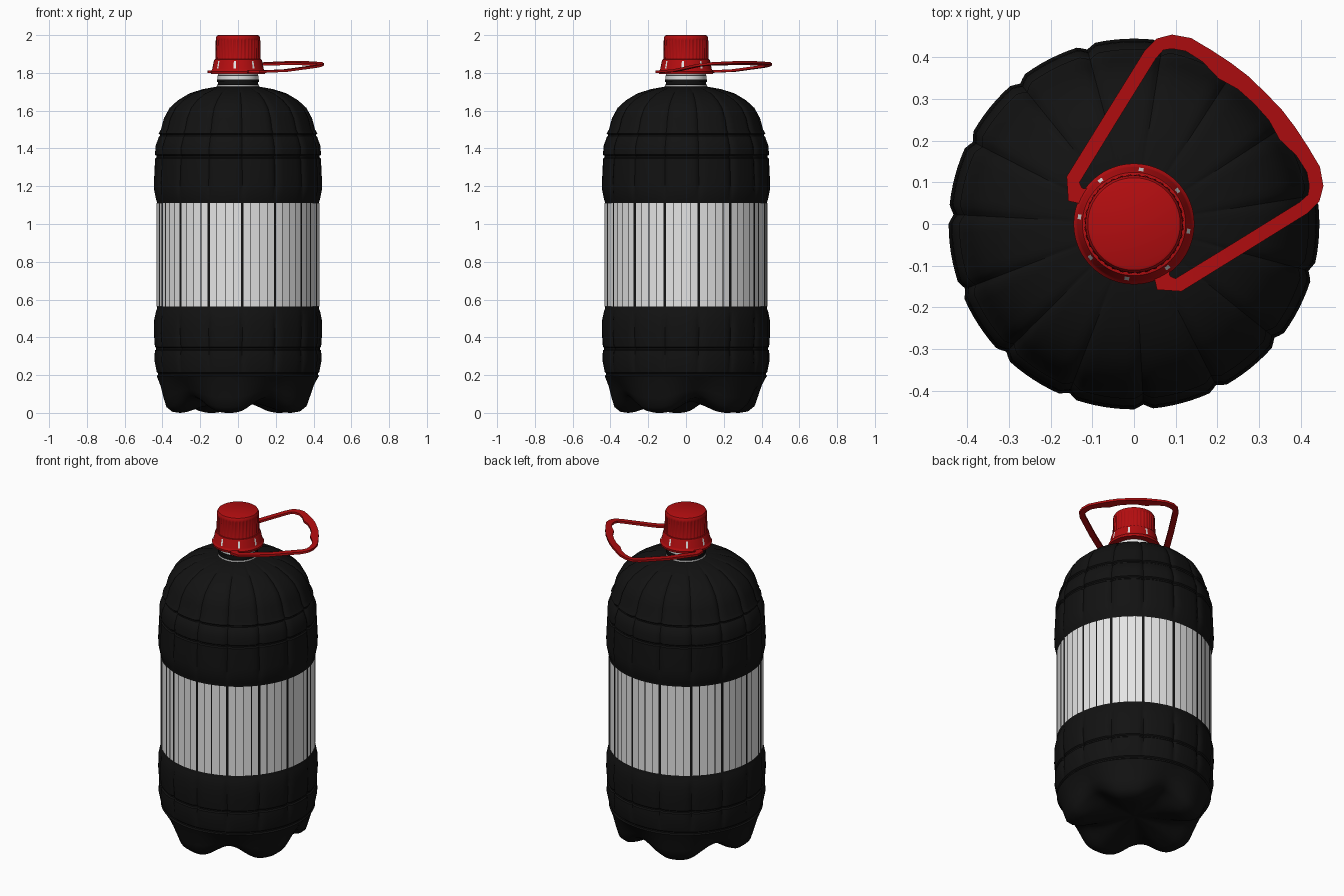
import bpy, bmesh, math
from math import radians, cos, sin, pi

if "Cube" in bpy.data.objects:
    bpy.data.objects.remove(bpy.data.objects["Cube"])


def material(name, rgb):
    m = bpy.data.materials.new(name)
    m.diffuse_color = (*rgb, 1)
    m.use_nodes = True
    m.node_tree.nodes["Principled BSDF"].inputs["Base Color"].default_value = m.diffuse_color
    return m


BLACK = material("black_plastic", (0.006, 0.006, 0.006))
RED = material("red_plastic", (0.45, 0.004, 0.005))
WHITE = material("white_label", (0.78, 0.78, 0.78))


def finish(bm, name, mats, smooth=None):
    bmesh.ops.recalc_face_normals(bm, faces=bm.faces)
    me = bpy.data.meshes.new(name)
    bm.to_mesh(me)
    bm.free()
    ob = bpy.data.objects.new(name, me)
    bpy.context.collection.objects.link(ob)
    for m in mats:
        me.materials.append(m)
    if smooth:
        bpy.ops.object.select_all(action='DESELECT')
        ob.select_set(True)
        bpy.context.view_layer.objects.active = ob
        bpy.ops.object.shade_smooth_by_angle(angle=radians(smooth))
    return ob


def lathe(name, profile, angles, mats, shape=None, paint=None, smooth=30):
    """Revolve (r, z) rows; shape(k, r, z, i) may reshape, paint(k, i) picks a material."""
    bm = bmesh.new()
    rings = []
    for k, (r0, z0) in enumerate(profile):
        ring = []
        for i, a in enumerate(angles):
            r, z = shape(k, r0, z0, i) if shape else (r0, z0)
            ring.append(bm.verts.new((r * cos(a), r * sin(a), z)))
        rings.append(ring)
    n = len(angles)
    for k in range(len(rings) - 1):
        for i in range(n):
            j = (i + 1) % n
            f = bm.faces.new((rings[k][i], rings[k][j], rings[k + 1][j], rings[k + 1][i]))
            if paint:
                f.material_index = paint(k, i)
    bm.faces.new(rings[0])
    bm.faces.new(rings[-1])
    return finish(bm, name, mats, smooth)


def even(n):
    return [2 * pi * i / n for i in range(n)]


# Bottle body profile; seams are narrow rings cut into it
RIB0 = 9
outline = [(0.02, 0.07), (0.2, 0.03), (0.28, 0.004), (0.31, 0), (0.35, 0.006), (0.38, 0.03),
           (0.395, 0.08), (0.41, 0.14), (0.43, 0.205), (0.443, 0.28), (0.44, 0.34),
           (0.445, 0.42), (0.444, 0.49), (0.434, 0.54), (0.428, 0.553), (0.428, 1.115),
           (0.434, 1.13), (0.444, 1.18), (0.445, 1.22), (0.439, 1.357), (0.437, 1.41),
           (0.42, 1.47), (0.408, 1.5), (0.392, 1.56), (0.362, 1.615), (0.318, 1.655),
           (0.26, 1.69), (0.19, 1.713), (0.108, 1.728)]
seams = (0.205, 0.34, 1.357, 1.47)
body_rows = []
for r, z in outline:
    if z in seams:
        body_rows += [(r - d, z + h) for d, h in
                      ((0, -0.01), (0.007, -0.004), (0.007, 0.004), (0, 0.01))]
    else:
        body_rows.append((r, z))

# 15 ribs, each a narrow groove
offsets = (-12, -9, -6, -3, -1.3, 0, 1.3, 3, 6, 9)
body_angles = [radians(RIB0 + 24 * k + o) for k in range(15) for o in offsets]


def body_shape(k, r, z, i):
    o = abs(offsets[i % len(offsets)])
    grooved = 0.22 < z < 0.53 or 1.14 < z < 1.72
    # five feet with valleys between them
    foot = max(0, 1 - z / 0.2) * min(1, r / 0.3) ** 2 if z < 0.2 else 0
    valley = (0.5 - 0.5 * cos(5 * (body_angles[i] - radians(45)))) ** 1.5
    if grooved and o < 2:
        r -= 0.012 if o == 0 else 0.006
    return r - 0.03 * foot * valley, z + 0.075 * foot * valley


lathe("bottle_body", body_rows, body_angles, [BLACK], body_shape, smooth=35)

# Label: 60 flat panels with dark seams, wider at each rib
bm = bmesh.new()
R = 0.4315
for s in range(60):
    a0, a1 = radians(RIB0 + 6 * s), radians(RIB0 + 6 * s + 6)
    lo = 0.16 if s % 4 == 0 else 0.04
    hi = 1 - (0.16 if s % 4 == 3 else 0.04)
    (x0, y0), (x1, y1) = [(R * (cos(a0) * (1 - t) + cos(a1) * t),
                           R * (sin(a0) * (1 - t) + sin(a1) * t)) for t in (lo, hi)]
    bm.faces.new([bm.verts.new(v) for v in
                  ((x0, y0, 0.562), (x1, y1, 0.562), (x1, y1, 1.11), (x0, y0, 1.11))])
finish(bm, "label", [WHITE])

# Neck with pale rings
neck_rows = [(0.112, 1.72), (0.112, 1.737), (0.106, 1.738), (0.106, 1.752), (0.112, 1.753),
             (0.112, 1.765), (0.108, 1.766), (0.108, 1.787), (0.105, 1.788), (0.105, 1.86)]
lathe("neck", neck_rows, even(64), [BLACK, WHITE],
      paint=lambda k, i: 1 if k in (0, 6, 8) else 0)

# Tamper ring and skirt with small pale windows
skirt_rows = [(0.108, 1.795), (0.143, 1.795), (0.145, 1.808), (0.139, 1.815), (0.136, 1.822),
              (0.128, 1.862), (0.124, 1.872), (0.1, 1.875)]
lathe("cap_skirt", skirt_rows, even(72), [RED, WHITE],
      paint=lambda k, i: 1 if k == 4 and i % 9 == 7 else 0)

# Knurled cap
cap_rows = [(0.119, 1.868), (0.119, 1.876), (0.118, 1.972), (0.117, 1.978), (0.116, 1.988),
            (0.111, 1.997), (0.105, 2.0)]
lathe("screw_cap", cap_rows, even(144), [RED],
      lambda k, r, z, i: (r - 0.004 if k in (1, 2) and i % 4 < 2 else r, z))

# Carry handle: half centre line (u along the 45 degree axis, v across, width), mirrored
half = [(-0.03, 0.12, 0.04), (-0.05, 0.15, 0.045), (-0.028, 0.179, 0.034),
        (0.14, 0.219, 0.033), (0.315, 0.26, 0.033), (0.349, 0.261, 0.032),
        (0.374, 0.245, 0.034), (0.397, 0.212, 0.034), (0.409, 0.162, 0.035),
        (0.414, 0.107, 0.048), (0.425, 0.055, 0.04), (0.427, 0, 0.038)]
path = half + [(u, -v, w) for u, v, w in reversed(half[:-1])]
C = math.sqrt(0.5)
bm = bmesh.new()
sections = []
for i, (u, v, w) in enumerate(path):
    p, q = path[max(i - 1, 0)], path[min(i + 1, len(path) - 1)]
    du, dv = q[0] - p[0], q[1] - p[1]
    length = math.hypot(du, dv)
    ring = []
    for side, dz in ((1, 0), (-1, 0), (-1, 0.013), (1, 0.013)):
        a = u - side * w / 2 * dv / length
        b = v + side * w / 2 * du / length
        z = 1.799 + dz + 0.2 * max(a, 0) ** 1.7
        ring.append(bm.verts.new(((a - b) * C, (a + b) * C, z)))
    sections.append(ring)
for s, t in zip(sections, sections[1:]):
    for k in range(4):
        m = (k + 1) % 4
        bm.faces.new((s[k], s[m], t[m], t[k]))
bm.faces.new(sections[0])
bm.faces.new(sections[-1])
finish(bm, "carry_handle", [RED], 30)
